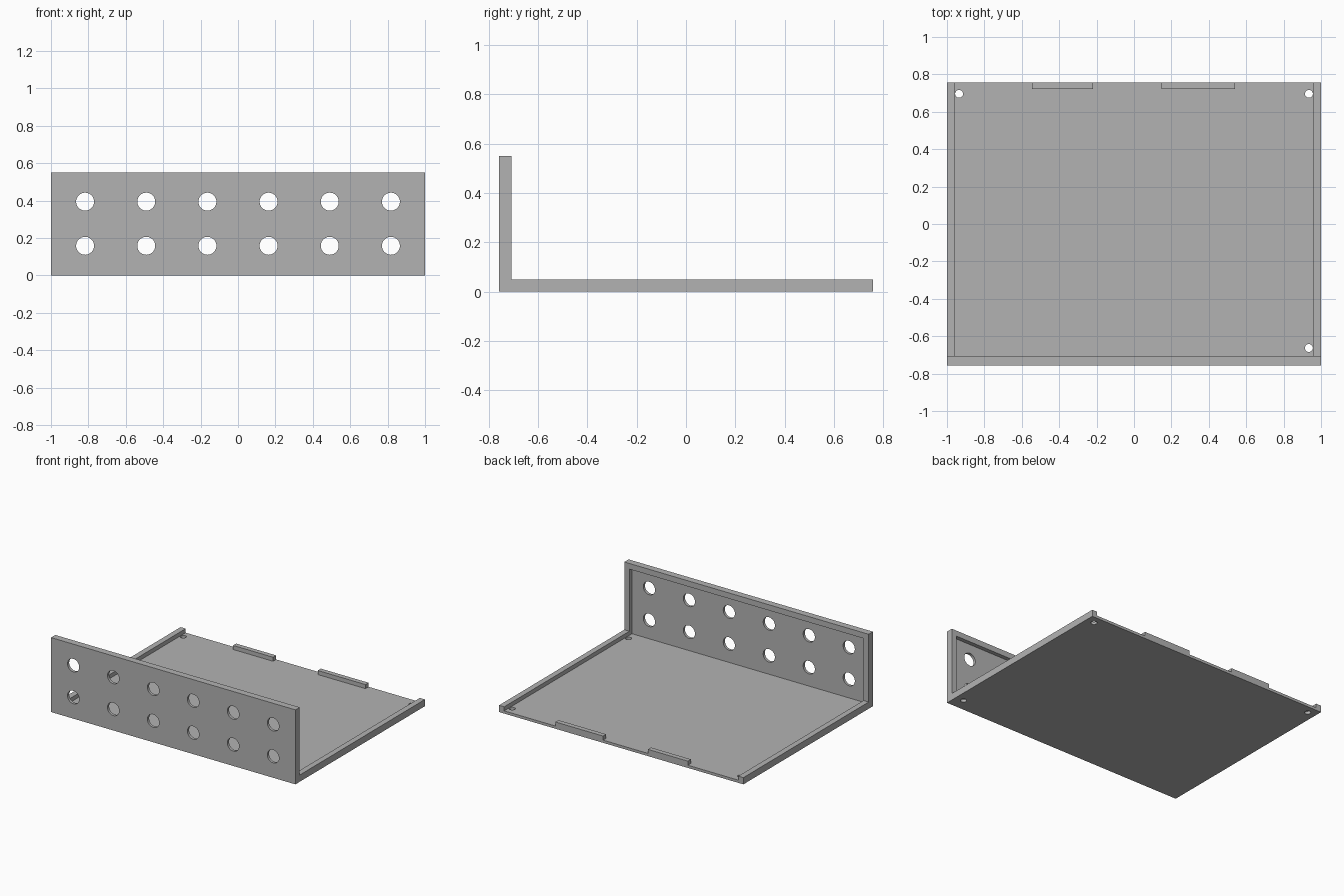
import bpy, bmesh, math
from mathutils import Matrix, Vector

if "Cube" in bpy.data.objects:
    bpy.data.objects.remove(bpy.data.objects["Cube"], do_unlink=True)

W, D, H = 1.0, 0.757, 0.551      # half width, half depth, height
RIM, EDGE, SHEET = 0.042, 0.05, 0.02
HOLE_R, SCREW_R = 0.048, 0.021

grey = bpy.data.materials.new("grey")
grey.use_nodes = True
grey.diffuse_color = (0.45, 0.45, 0.45, 1)
grey.node_tree.nodes["Principled BSDF"].inputs["Base Color"].default_value = (0.45, 0.45, 0.45, 1)


def finish(name, bm):
    bmesh.ops.recalc_face_normals(bm, faces=bm.faces)
    mesh = bpy.data.meshes.new(name)
    bm.to_mesh(mesh)
    bm.free()
    mesh.materials.append(grey)
    ob = bpy.data.objects.new(name, mesh)
    bpy.context.collection.objects.link(ob)
    return ob


def box(name, lo, hi):
    lo, hi = Vector(lo), Vector(hi)
    bm = bmesh.new()
    bmesh.ops.create_cube(bm, size=1, matrix=Matrix.Translation((lo + hi) / 2)
                          @ Matrix.Diagonal((*(hi - lo), 1)))
    return finish(name, bm)


def drills(name, centres, radius, turn):
    bm = bmesh.new()
    for c in centres:
        bmesh.ops.create_cone(bm, cap_ends=True, segments=40, radius1=radius, radius2=radius,
                              depth=0.2, matrix=Matrix.Translation(c) @ turn)
    return finish(name, bm)


def cut(ob, cutter):
    cutter.hide_render = True
    cutter.hide_set(True)
    mod = ob.modifiers.new(cutter.name, 'BOOLEAN')
    mod.operation, mod.solver, mod.object = 'DIFFERENCE', 'EXACT', cutter


# L-shaped body: base tray and upright front panel in one piece
bm = bmesh.new()
profile = [(-D, 0), (D, 0), (D, EDGE), (-D + EDGE, EDGE), (-D + EDGE, H), (-D, H)]
face = bm.faces.new([bm.verts.new((-W, y, z)) for y, z in profile])
out = bmesh.ops.extrude_face_region(bm, geom=[face])
bmesh.ops.translate(bm, vec=(2 * W, 0, 0),
                    verts=[v for v in out["geom"] if isinstance(v, bmesh.types.BMVert)])
body = finish("tray_and_panel", bm)

# Hollow leaving thin sheets with raised rims, open at the back
cut(body, box("hollow_cutter", (-W + RIM, -D + SHEET, SHEET), (W - RIM, 1, H - RIM)))

# Two rows of six round holes in the front panel
panel_holes = [(0.327 * (i - 2.5), -D, z) for i in range(6) for z in (0.158, 0.394)]
cut(body, drills("panel_hole_cutter", panel_holes, HOLE_R, Matrix.Rotation(math.pi / 2, 4, 'X')))

# Three screw holes in the base corners
screw_holes = [(-0.935, 0.696, 0), (0.935, 0.696, 0), (0.935, -0.663, 0)]
cut(body, drills("screw_hole_cutter", screw_holes, SCREW_R, Matrix.Identity(4)))

# Raised tabs on the back edge
for name, x0, x1 in (("right_tab", -0.545, -0.218), ("left_tab", 0.148, 0.539)):
    box(name, (x0, D - 0.036, SHEET), (x1, D, EDGE))
